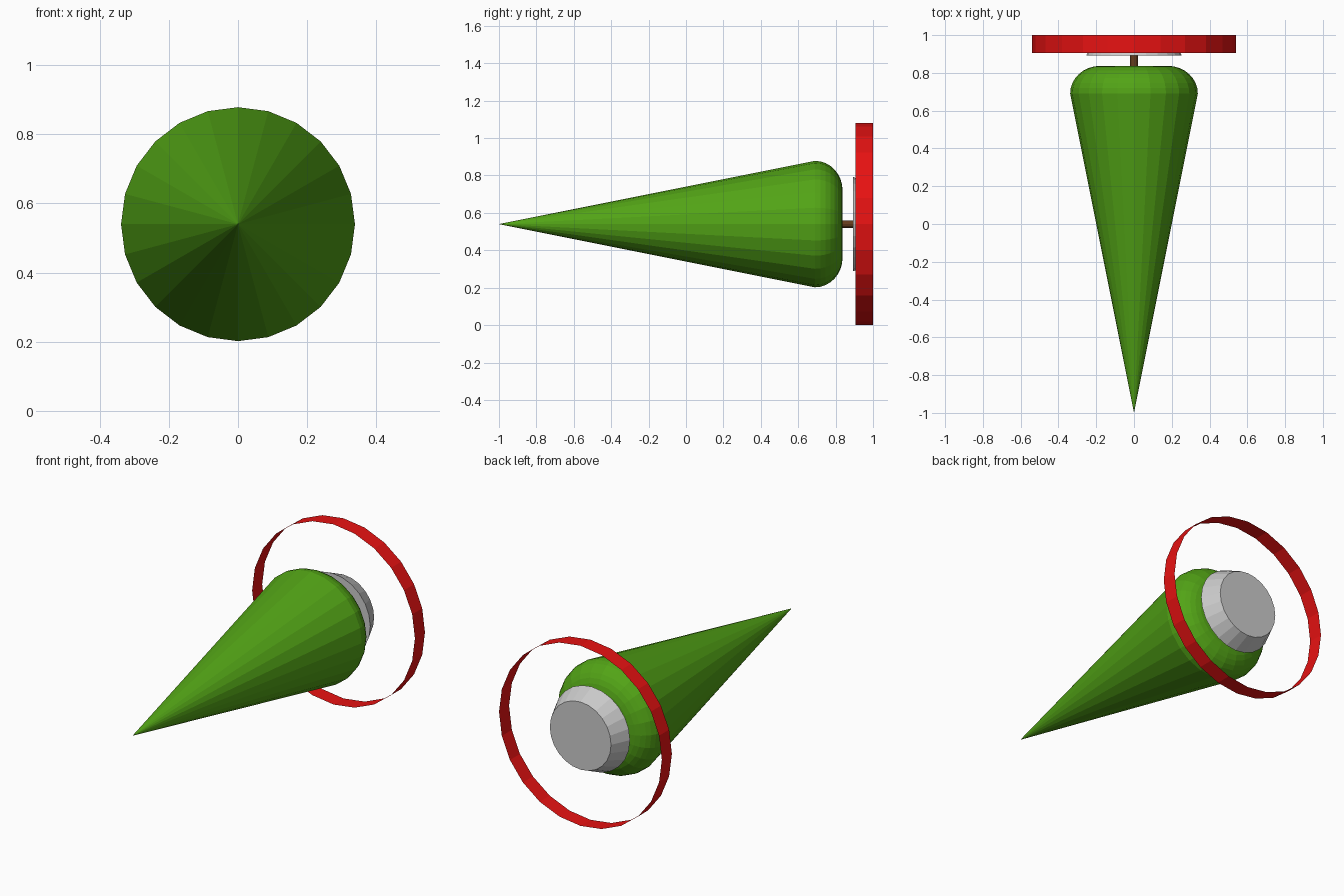
import bpy, bmesh
from math import sin, cos, pi, tau

if "Cube" in bpy.data.objects:
    bpy.data.objects.remove(bpy.data.objects["Cube"])

SIDES = 24
CZ = 0.54  # height of the shared axis, which runs along y


def paint(obj, name, rgb):
    mat = bpy.data.materials.new(name)
    mat.diffuse_color = (*rgb, 1)
    mat.use_nodes = True
    mat.node_tree.nodes["Principled BSDF"].inputs["Base Color"].default_value = mat.diffuse_color
    obj.data.materials.append(mat)


def lathe(name, profile, capped=True, sides=SIDES):
    """Revolve (y, radius) points around the y axis; radius 0 makes a tip."""
    bm = bmesh.new()
    rings = []
    for y, r in profile:
        if r == 0:
            rings.append([bm.verts.new((0, y, CZ))] * sides)
        else:
            rings.append([bm.verts.new((r * cos(tau * i / sides), y, CZ + r * sin(tau * i / sides)))
                          for i in range(sides)])
    for a, b in zip(rings, rings[1:]):
        for i in range(sides):
            j = (i + 1) % sides
            bm.faces.new(list(dict.fromkeys((a[i], a[j], b[j], b[i]))))
    if capped:
        for ring in (rings[0], rings[-1]):
            if ring[0] != ring[1]:
                bm.faces.new(ring)
    bmesh.ops.recalc_face_normals(bm, faces=bm.faces)
    mesh = bpy.data.meshes.new(name)
    bm.to_mesh(mesh)
    bm.free()
    obj = bpy.data.objects.new(name, mesh)
    bpy.context.collection.objects.link(obj)
    return obj


# Pointed body with a rounded back shoulder
STEPS = 8
shoulder = [(0.69 + 0.147 * sin(k * pi / 2 / STEPS), 0.18 + 0.158 * cos(k * pi / 2 / STEPS))
            for k in range(STEPS + 1)]
body = lathe("cone_body", [(-1.0, 0)] + shoulder)
paint(body, "green", (0.085, 0.37, 0.008))

# Thin stem joining body and back plug
stem = lathe("stem", [(0.82, 0.02), (0.91, 0.02)], sides=12)
paint(stem, "brown", (0.13, 0.045, 0.012))

# Tapered grey plug at the back
lathe("back_plug", [(0.892, 0.253), (1.0, 0.203)])

# Open red hoop without thickness
hoop = lathe("hoop", [(0.905, 0.54), (1.0, 0.54)], capped=False)
paint(hoop, "red", (0.8, 0.006, 0.006))
